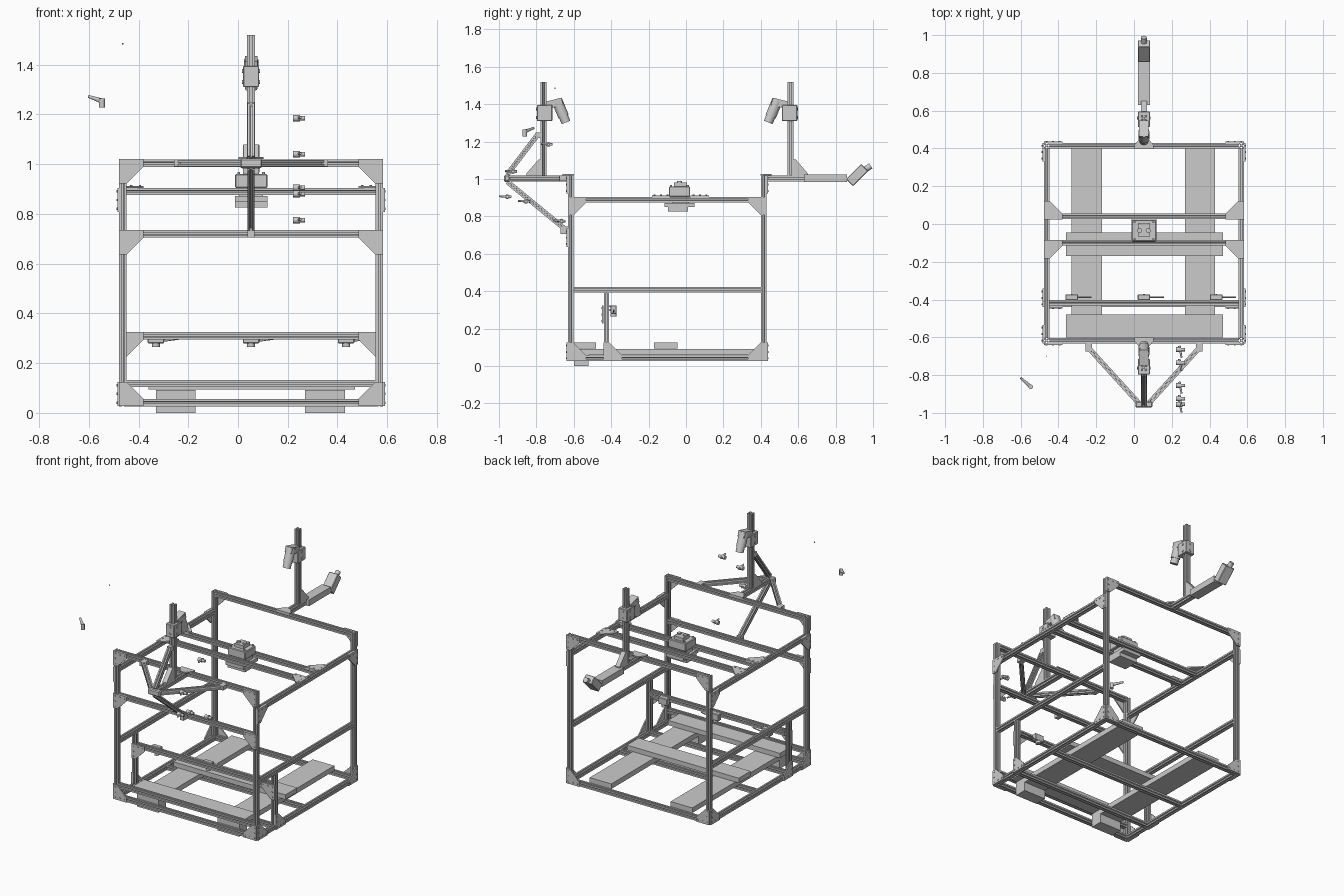
import bpy, bmesh, math
from mathutils import Vector, Matrix

if "Cube" in bpy.data.objects:
    bpy.data.objects.remove(bpy.data.objects["Cube"])

X0, X1, Y0, Y1, CX = -0.463, 0.568, -0.617, 0.415, 0.0525
H = 0.0145
MIRROR_Y = (Y0 + Y1) / 2


def finish(name, bm, smooth=False):
    bmesh.ops.recalc_face_normals(bm, faces=bm.faces)
    me = bpy.data.meshes.new(name)
    bm.to_mesh(me)
    bm.free()
    ob = bpy.data.objects.new(name, me)
    bpy.context.collection.objects.link(ob)
    if smooth:
        for p in me.polygons:
            p.use_smooth = len(p.vertices) == 4
    return ob


def frame(d):
    z = Vector(d).normalized()
    ref = Vector((0, 1, 0)) if abs(z.z) > 0.99 else Vector((0, 0, 1))
    x = ref.cross(z).normalized()
    return Matrix((x, z.cross(x), z)).transposed()


def prism(bm, pts, origin, u, v, n, depth):
    o, u, v, n = (Vector(a) for a in (origin, u, v, n))
    vs = [bm.verts.new(o + u * a + v * b) for a, b in pts]
    f = bm.faces.new(vs)
    r = bmesh.ops.extrude_face_region(bm, geom=[f])
    bmesh.ops.translate(bm, vec=n * depth,
                        verts=[g for g in r['geom'] if isinstance(g, bmesh.types.BMVert)])


# slotted extrusion cross-section: one side, turned four times
def slot_profile(h):
    side = [(1, -1), (1, -.27), (.78, -.27), (.78, -.55), (.42, -.22),
            (.42, .22), (.78, .55), (.78, .27), (1, .27)]
    pts = []
    for k in range(4):
        c, s = round(math.cos(k * math.pi / 2)), round(math.sin(k * math.pi / 2))
        pts += [((a * c - b * s) * h, (a * s + b * c) * h) for a, b in side]
    return pts


def bar(name, p, q, h=H):
    p, q = Vector(p), Vector(q)
    m = frame(q - p)
    bm = bmesh.new()
    prism(bm, slot_profile(h), p, m.col[0], m.col[1], m.col[2], (q - p).length)
    return finish(name, bm)


def box(name, x, y, z, tilt=0, bevel=0):
    bm = bmesh.new()
    c = Vector(((x[0] + x[1]) / 2, (y[0] + y[1]) / 2, (z[0] + z[1]) / 2))
    m = (Matrix.Translation(c) @ Matrix.Rotation(tilt, 4, 'X')
         @ Matrix.Diagonal((x[1] - x[0], y[1] - y[0], z[1] - z[0], 1)))
    bmesh.ops.create_cube(bm, size=1, matrix=m)
    if bevel:
        bmesh.ops.bevel(bm, geom=bm.edges[:], offset=bevel, segments=1, affect='EDGES')
    return finish(name, bm)


def add_cyl(bm, p, q, r, n=20, r2=None):
    p, q = Vector(p), Vector(q)
    m = Matrix.Translation((p + q) / 2) @ frame(q - p).to_4x4()
    bmesh.ops.create_cone(bm, cap_ends=True, segments=n, radius1=r,
                          radius2=r if r2 is None else r2, depth=(q - p).length, matrix=m)


def rod(name, p, q, r, n=20, r2=None):
    bm = bmesh.new()
    add_cyl(bm, p, q, r, n, r2)
    return finish(name, bm, True)


# chamfered corner plate with bolt heads
def gusset(name, o, u, v, n, a=0.098, b=0.03):
    o, u, v, n = (Vector(t) for t in (o, u, v, n))
    bm = bmesh.new()
    prism(bm, [(0, 0), (a, 0), (a, b), (b, a), (0, a)], o, u, v, n, 0.008)
    for s, t in ((.15, .15), (.5, .15), (.85, .15), (.15, .5), (.15, .85)):
        p = o + u * a * s + v * a * t + n * 0.008
        add_cyl(bm, p, p + n * 0.003, 0.005, 10)
    return finish(name, bm)


# main frame
for x in (X0, X1):
    for y in (Y0, Y1):
        bar("corner_post", (x, y, 0.027), (x, y, 1.02))
    for z in (0.041, 0.408, 0.89):
        bar("side_rail", (x, Y0 + H, z), (x, Y1 - H, z))
    bar("lamp_post", (x, -0.425, 0.055), (x, -0.425, 0.393))
for nm, y, z in (("front_bottom_rail", Y0, 0.041), ("back_bottom_rail", Y1, 0.041),
                 ("front_top_rail", Y0, 1.004), ("back_top_rail", Y1, 1.004),
                 ("front_middle_rail", Y0, 0.72), ("front_deck_rail", Y0, 0.118),
                 ("upper_cross_rail", 0.04, 0.89), ("upper_cross_rail", -0.1, 0.89),
                 ("lower_cross_rail", -0.425, 0.041), ("lower_cross_rail", -0.1, 0.041),
                 ("lamp_rail", -0.418, 0.31)):
    bar(nm, (X0 + H, y, z), (X1 - H, y, z))

# corner plates on all four sides
for x, sx in ((X0 - H, 1), (X1 + H, -1)):
    for y, sy in ((Y0 - H, 1), (Y1 + H, -1)):
        gusset("end_plate", (x, y, 1.02), (sx, 0, 0), (0, 0, -1), (0, -sy, 0))
        gusset("end_plate", (x, y, 0.027), (sx, 0, 0), (0, 0, 1), (0, -sy, 0))
        gusset("side_plate", (x, y, 0.027), (0, sy, 0), (0, 0, 1), (-sx, 0, 0))
        gusset("side_plate", (x, y, 0.905), (0, sy, 0), (0, 0, -1), (-sx, 0, 0))
    gusset("middle_plate", (x, Y0 - H, 0.735), (sx, 0, 0), (0, 0, -1), (0, -1, 0))
    gusset("lamp_post_plate", (x, -0.44, 0.027), (0, 1, 0), (0, 0, 1), (-sx, 0, 0))
    gusset("lamp_rail_plate", (x, -0.44, 0.325), (sx, 0, 0), (0, 0, -1), (0, -1, 0))
    gusset("cross_plate", (x, 0.025, 0.905), (sx, 0, 0), (0, 1, 0), (0, 0, 1))
    gusset("cross_plate", (x, -0.085, 0.905), (sx, 0, 0), (0, -1, 0), (0, 0, 1))

# deck planks and feet
for x in ((-0.33, -0.17), (0.27, 0.43)):
    box("long_plank", x, (-0.6, 0.405), (0.058, 0.092))
    box("foot_block", x, (-0.6, -0.52), (0, 0.058))
box("front_plank", (-0.36, 0.47), (-0.6, -0.48), (0.095, 0.127))
box("middle_plank", (-0.36, 0.47), (-0.17, -0.045), (0.095, 0.127))

# lamps on the lower rail
for x in (-0.33, CX, 0.435):
    box("lamp_body", (x - 0.033, x + 0.033), (-0.403, -0.372), (0.28, 0.325), bevel=0.003)
    rod("lamp_stem", (x + 0.03, -0.387, 0.29), (x + 0.105, -0.387, 0.3), 0.004, 10)
    rod("lamp_knob", (x, -0.387, 0.265), (x, -0.387, 0.282), 0.016, 16)

# central sensor carried by the cross rails
box("sensor_plate", (-0.012, 0.118), (-0.115, 0.045), (0.85, 0.872))
box("sensor_base", (-0.012, 0.118), (-0.095, 0.01), (0.825, 0.85))
box("sensor_core", (0.005, 0.1), (-0.075, 0.015), (0.872, 0.93))
box("sensor_top", (-0.012, 0.118), (-0.092, 0.022), (0.905, 0.96), bevel=0.004)
box("sensor_cap", (0.02, 0.085), (-0.065, 0.005), (0.96, 0.982))
for x in (0.0, 0.1):
    for y in (-0.08, 0.01):
        rod("sensor_screw", (x + 0.003, y, 0.955), (x + 0.003, y, 0.968), 0.006, 10)
for x in (0.03, 0.075):
    rod("sensor_lens", (x, -0.035, 0.982), (x, -0.035, 0.99), 0.013)


# camera towers, mirrored front to back
def my(y, back):
    return 2 * MIRROR_Y - y if back else y


for back in (False, True):
    nm = "back_" if back else "front_"
    s = -1 if back else 1

    def span(a, b):
        return sorted((my(a, back), my(b, back)))

    ty = my(-0.762, back)
    bar(nm + "tower", (CX, ty, 1.02), (CX, ty, 1.52), 0.016)
    box(nm + "clamp_block", (CX - 0.032, CX + 0.032), span(-0.797, -0.715), (1.31, 1.395), bevel=0.003)
    box(nm + "clamp_arm", (CX - 0.025, CX + 0.025), span(-0.745, -0.66), (1.385, 1.425), s * 0.25)
    a = Vector((CX, my(-0.69, back), 1.42))
    b = Vector((CX, my(-0.655, back), 1.335))
    d = (b - a).normalized()
    rod(nm + "camera_body", a, b, 0.029)
    rod(nm + "camera_lens", b, b + d * 0.035, 0.025)
    for z in (1.33, 1.375):
        y = my(-0.797, back)
        rod(nm + "clamp_screw", (CX, y, z), (CX, y - s * 0.004, z), 0.008, 12)
        for sx in (-1, 1):
            rod(nm + "clamp_side_screw", (CX + sx * 0.03, ty, z), (CX + sx * 0.036, ty, z), 0.008, 12)
    # triangular brace at the tower foot, and its arm mount plate
    bm = bmesh.new()
    y = my(-0.778, back)
    prism(bm, [(0, 0), (0.075, 0), (0.075, 0.01), (0.01, 0.085), (0, 0.085)],
          (CX - 0.016, y, 1.02), (0, -s, 0), (0, 0, 1), (1, 0, 0), 0.032)
    finish(nm + "tower_brace", bm)
    bm = bmesh.new()
    prism(bm, [(-0.05, 0), (0.05, 0), (0.05, 0.02), (0.018, 0.06), (-0.018, 0.06), (-0.05, 0.02)],
          (CX, my(-0.6, back), 1.02), (1, 0, 0), (0, -s, 0), (0, 0, 1), 0.008)
    finish(nm + "arm_plate", bm)
bar("front_arm", (CX, -0.632, 1.004), (CX, -0.965, 1.004), 0.016)
bar("back_arm", (CX, 0.43, 1.004), (CX, 0.63, 1.004), 0.016)

# struts fanning from the tip of the front arm
bar("lower_strut", (CX, -0.955, 0.985), (CX, -0.65, 0.735), 0.0135)
bar("upper_strut", (CX, -0.955, 1.025), (CX, -0.795, 1.235), 0.0135)
for sx in (-1, 1):
    bar("side_strut", (CX + sx * 0.03, -0.945, 1.004), (CX + sx * 0.285, -0.665, 1.004), 0.0135)
    box("side_strut_foot", sorted((CX + sx * 0.275, CX + sx * 0.31)), (-0.675, -0.632), (0.99, 1.018))
box("arm_tip_joint", (CX - 0.045, CX + 0.045), (-0.972, -0.94), (0.985, 1.023), bevel=0.006)
box("lower_strut_foot", (CX - 0.014, CX + 0.014), (-0.67, -0.632), (0.706, 0.745))
box("upper_strut_foot", (CX - 0.014, CX + 0.014), (-0.805, -0.778), (1.22, 1.25))

# projector behind the back tower
box("projector_bed", (0.02, 0.086), (0.63, 0.86), (0.983, 1.024))
box("projector_head", (0.02, 0.086), (0.857, 0.972), (0.995, 1.048), math.radians(45), 0.003)
rod("projector_nose", (CX, 0.95, 1.045), (CX, 0.988, 1.07), 0.016)

# loose clamp levers floating beside the front arm
for y, z in ((-0.735, 1.185), (-0.925, 1.04), (-0.955, 0.905), (-0.855, 0.88), (-0.665, 0.775)):
    rod("lever_hub", (0.222, y, z), (0.25, y, z), 0.013, 14)
    rod("lever_boss", (0.25, y, z), (0.27, y, z), 0.009, 12)
    rod("lever_handle", (0.24, y + 0.02, z), (0.252, y - 0.043, z + 0.003), 0.007, 10, 0.005)
rod("far_lever_handle", (-0.6, -0.815, 1.272), (-0.55, -0.86, 1.255), 0.006, 12, 0.01)
rod("far_lever_hub", (-0.547, -0.862, 1.228), (-0.547, -0.862, 1.265), 0.012, 14)
rod("loose_pin", (-0.463, -0.7, 1.482), (-0.463, -0.7, 1.488), 0.003, 8)
